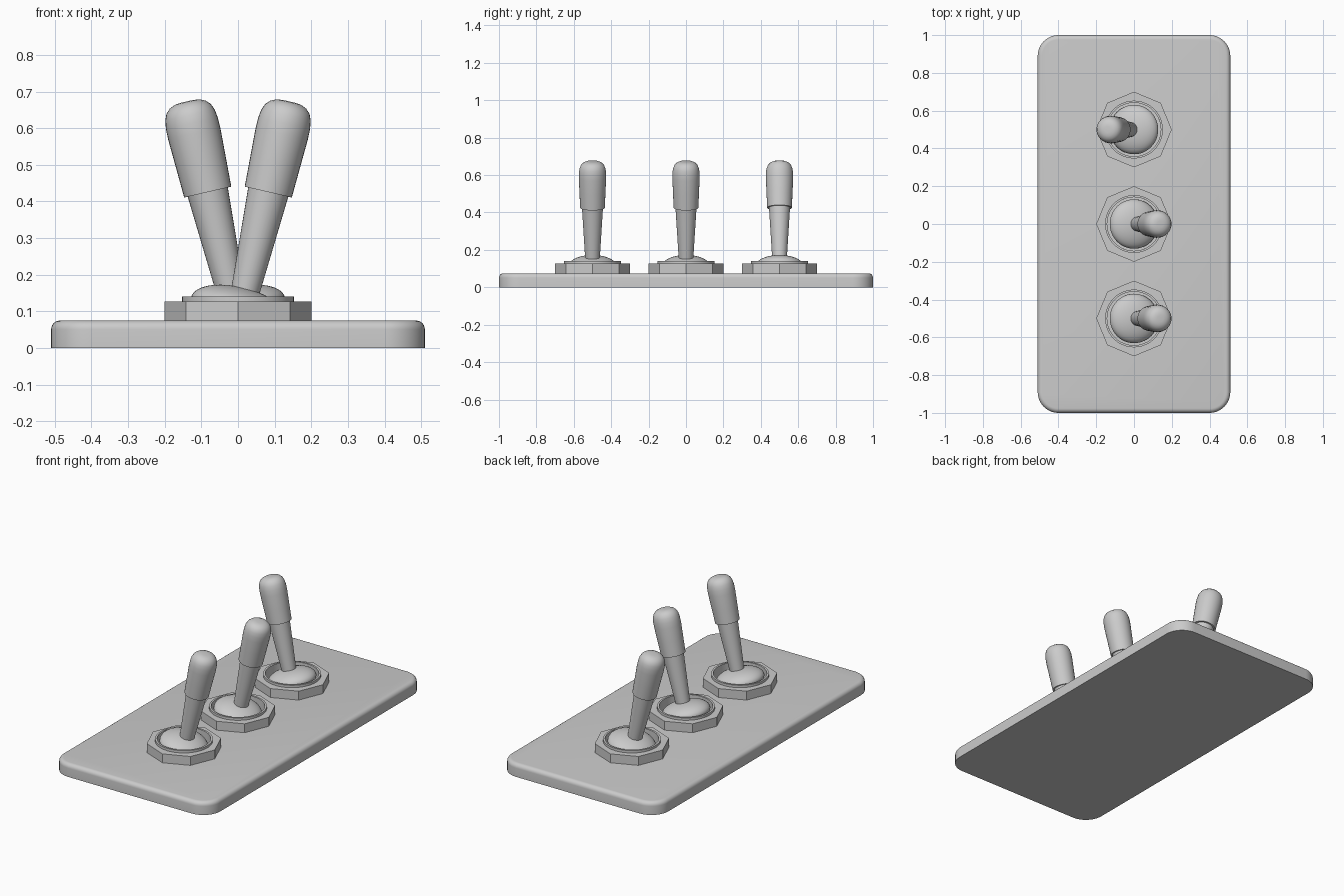
import bpy, bmesh, math
from mathutils import Matrix, Vector

if "Cube" in bpy.data.objects:
    bpy.data.objects.remove(bpy.data.objects["Cube"])

grey = bpy.data.materials.new("light_grey")
grey.diffuse_color = (0.6, 0.6, 0.6, 1)
grey.use_nodes = True
grey.node_tree.nodes["Principled BSDF"].inputs["Base Color"].default_value = grey.diffuse_color


def finish(name, bm, matrix=Matrix.Identity(4)):
    bmesh.ops.remove_doubles(bm, verts=bm.verts, dist=1e-5)
    bmesh.ops.recalc_face_normals(bm, faces=bm.faces)
    bm.transform(matrix)
    me = bpy.data.meshes.new(name)
    bm.to_mesh(me)
    bm.free()
    me.materials.append(grey)
    ob = bpy.data.objects.new(name, me)
    bpy.context.collection.objects.link(ob)
    bpy.ops.object.select_all(action='DESELECT')
    bpy.context.view_layer.objects.active = ob
    ob.select_set(True)
    bpy.ops.object.shade_smooth_by_angle(angle=math.radians(40))
    return ob


def lathe(name, profile, sides, matrix, closed=False):
    """Revolve (radius, height) points about z."""
    bm = bmesh.new()
    rings = []
    for r, z in profile:
        rings.append([bm.verts.new((r * math.cos(2 * math.pi * i / sides),
                                    r * math.sin(2 * math.pi * i / sides), z))
                      for i in range(sides)])
    pairs = list(zip(rings, rings[1:]))
    if closed:
        pairs.append((rings[-1], rings[0]))
    for a, b in pairs:
        for i in range(sides):
            j = (i + 1) % sides
            bm.faces.new((a[i], a[j], b[j], b[i]))
    return finish(name, bm, matrix)


# base plate: rounded rectangle in plan, stepped in around the rounded top edge
HX, HY, TOP, CORNER, EDGE = 0.51, 1.0, 0.075, 0.11, 0.024


def outline(inset):
    pts = []
    for k, (sx, sy) in enumerate(((1, 1), (-1, 1), (-1, -1), (1, -1))):
        for i in range(11):
            a = math.pi / 2 * (k + i / 10)
            pts.append((sx * (HX - CORNER) + (CORNER - inset) * math.cos(a),
                        sy * (HY - CORNER) + (CORNER - inset) * math.sin(a)))
    return pts


bm = bmesh.new()
levels = [(0, 0)]
for i in range(7):
    a = math.pi / 2 * i / 6
    levels.append((EDGE * (1 - math.cos(a)), TOP - EDGE + EDGE * math.sin(a)))
loops = [[bm.verts.new((x, y, z)) for x, y in outline(inset)] for inset, z in levels]
for a, b in zip(loops, loops[1:]):
    for i in range(len(a)):
        j = (i + 1) % len(a)
        bm.faces.new((a[i], a[j], b[j], b[i]))
bm.faces.new(loops[0][::-1])
bm.faces.new(loops[-1])
finish("base_plate", bm)

# three toggle switches: the back one leans the other way
nut = [(0.1535, 0.07), (0.2, 0.07), (0.2, 0.127), (0.1535, 0.127)]
collar = [(0.142, 0.07), (0.153, 0.07), (0.153, 0.141), (0.142, 0.141)]
dome = [(0.131 * math.cos(t), 0.057 * math.sin(t))
        for t in (math.radians(-40 + 130 * i / 14) for i in range(15))]
rod = [(0, 0.07), (0.038, 0.07), (0.057, 0.38), (0, 0.38)]
grip = [(0, 0.367), (0.066, 0.367), (0.0695, 0.45), (0.073, 0.53), (0.0725, 0.56),
        (0.069, 0.583), (0.062, 0.600), (0.050, 0.612), (0.034, 0.619),
        (0.017, 0.621), (0, 0.621)]

for label, y, lean in (("front", -0.5, 1), ("middle", 0, 1), ("back", 0.5, -1)):
    place = Matrix.Translation(Vector((0, y, 0)))
    tilt = Matrix.Rotation(lean * math.radians(13), 4, 'Y')
    lever = Matrix.Translation(Vector((0, y, 0.068))) @ tilt
    ball = Matrix.Translation(Vector((0, y, 0.11))) @ tilt
    lathe(label + "_nut", nut, 8, place, closed=True)
    lathe(label + "_collar", collar, 48, place, closed=True)
    lathe(label + "_dome", dome, 48, ball)
    lathe(label + "_rod", rod, 32, lever)
    lathe(label + "_grip", grip, 32, lever)
